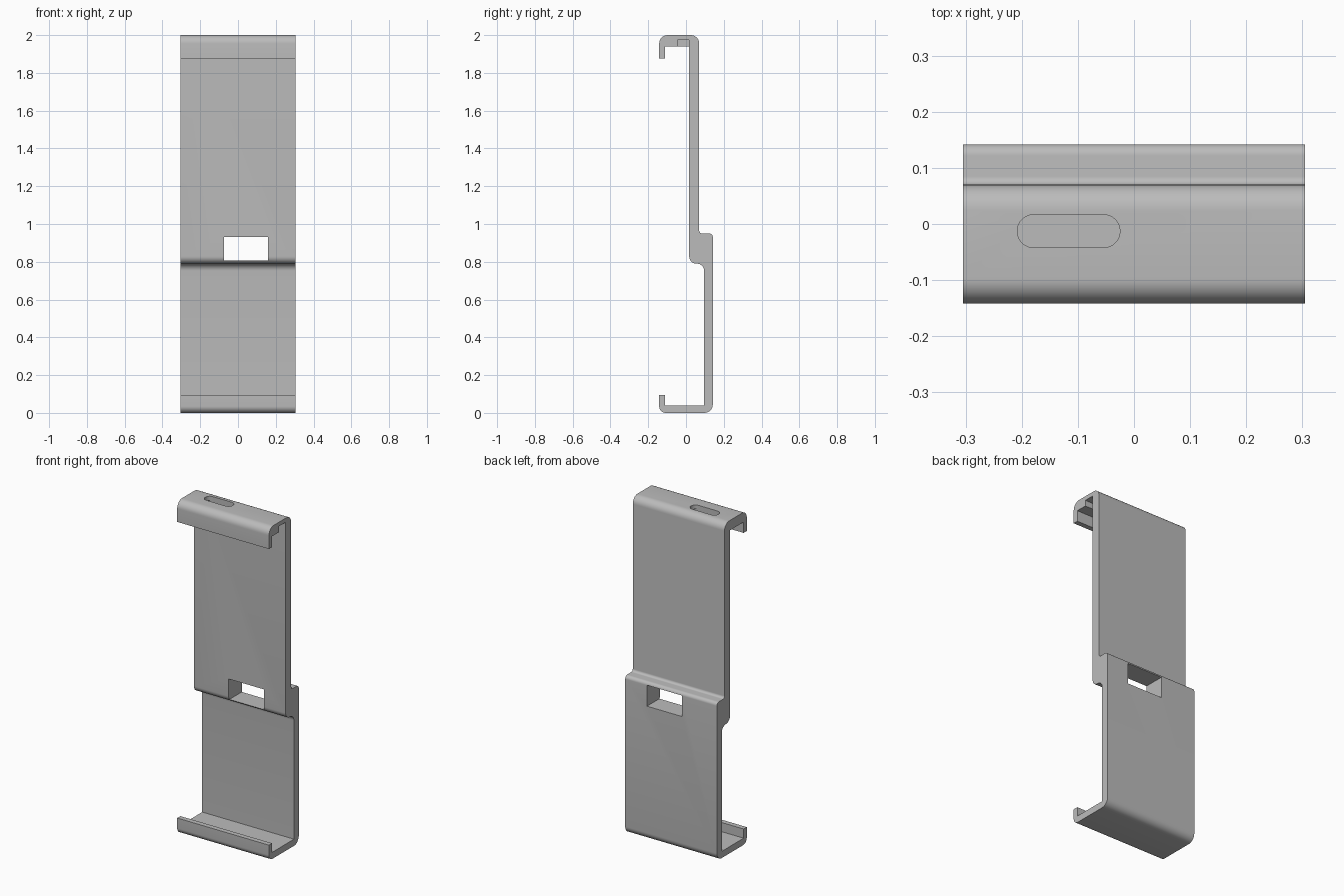
import bpy, bmesh
from math import cos, sin, pi
from mathutils import Vector

cube = bpy.data.objects.get("Cube")
if cube:
    bpy.data.objects.remove(cube)

HALF_W = 0.305
FRONT, BACK = -0.142, 0.142

grey = bpy.data.materials.new("plain grey")
grey.use_nodes = True
grey.diffuse_color = (0.5, 0.5, 0.5, 1)
grey.node_tree.nodes["Principled BSDF"].inputs["Base Color"].default_value = (0.5, 0.5, 0.5, 1)


def rounded(corners, steps=8):
    """Closed outline from (u, v, radius) right-angle corners, with arcs where radius > 0."""
    out = []
    for i, (u, v, r) in enumerate(corners):
        p = Vector((u, v))
        if r == 0:
            out.append(p)
            continue
        a = (Vector(corners[i - 1][:2]) - p).normalized() * r
        b = (Vector(corners[(i + 1) % len(corners)][:2]) - p).normalized() * r
        for k in range(steps + 1):
            t = k / steps * pi / 2
            out.append(p + a * (1 - sin(t)) + b * (1 - cos(t)))
    return out


def prism(name, points, offset):
    """Extrude a ring of 3D points into a solid."""
    bm = bmesh.new()
    face = bm.faces.new([bm.verts.new(p) for p in points])
    ext = bmesh.ops.extrude_face_region(bm, geom=[face])["geom"]
    bmesh.ops.translate(bm, vec=offset, verts=[g for g in ext if isinstance(g, bmesh.types.BMVert)])
    bmesh.ops.recalc_face_normals(bm, faces=bm.faces)
    mesh = bpy.data.meshes.new(name)
    bm.to_mesh(mesh)
    bm.free()
    mesh.materials.append(grey)
    obj = bpy.data.objects.new(name, mesh)
    bpy.context.collection.objects.link(obj)
    return obj


def box(name, x, y, z):
    ring = [(x[0], y[0], z[0]), (x[1], y[0], z[0]), (x[1], y[1], z[0]), (x[0], y[1], z[0])]
    return prism(name, ring, (0, 0, z[1] - z[0]))


# Side profile (y, z, radius): bottom tray, back plate, step, upper plate, top hook
profile = rounded([
    (FRONT, 0, 0.035), (BACK, 0, 0.045),
    (BACK, 0.95, 0.02), (0.07, 0.95, 0.015),
    (0.07, 2, 0.045), (FRONT, 2, 0.045),
    (FRONT, 1.875, 0), (-0.112, 1.875, 0),
    (-0.112, 1.94, 0), (0.017, 1.94, 0),
    (0.017, 0.79, 0.038), (0.096, 0.79, 0.038),
    (0.096, 0.04, 0), (-0.112, 0.04, 0),
    (-0.112, 0.095, 0), (FRONT, 0.095, 0),
])
bracket = prism("bracket", [(-HALF_W, p.x, p.y) for p in profile], (2 * HALF_W, 0, 0))

# Rectangular window through the step
window = box("window_cutter", (-0.074, 0.16), (-0.1, 0.3), (0.806, 0.932))

# Channel under the top hook, open at the left end
channel = box("channel_cutter", (-0.208, 0.4), (-0.045, 0.017), (1.9, 1.975))

# Rounded slot in the top, opening into the channel
slot_outline = rounded([(-0.208, -0.042, 0.029), (-0.025, -0.042, 0.029),
                        (-0.025, 0.0165, 0.029), (-0.208, 0.0165, 0.029)])
slot = prism("slot_cutter", [(p.x, p.y, 1.96) for p in slot_outline], (0, 0, 0.1))

bpy.context.view_layer.objects.active = bracket
for cutter in (window, channel, slot):
    mod = bracket.modifiers.new(cutter.name, 'BOOLEAN')
    mod.operation = 'DIFFERENCE'
    mod.solver = 'EXACT'
    mod.object = cutter
    bpy.ops.object.modifier_apply(modifier=mod.name)
    bpy.data.objects.remove(cutter)

bpy.ops.object.select_all(action='DESELECT')
bracket.select_set(True)
bpy.ops.object.shade_smooth_by_angle(angle=pi / 6)
